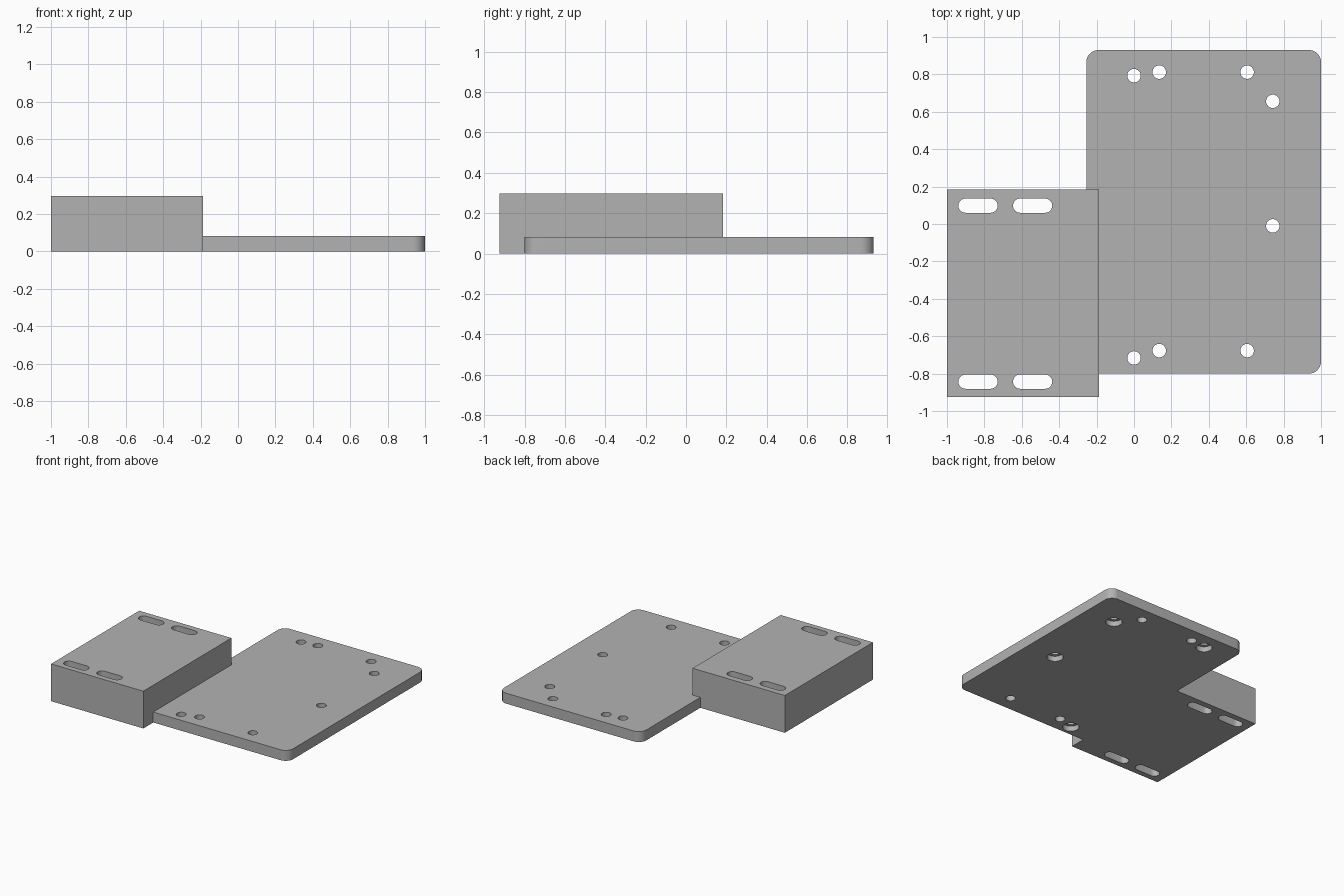
import bpy
import bmesh
import math

if "Cube" in bpy.data.objects:
    bpy.data.objects.remove(bpy.data.objects["Cube"], do_unlink=True)

grey = bpy.data.materials.new("plain grey")
grey.use_nodes = True
grey.diffuse_color = (0.45, 0.45, 0.45, 1)
grey.node_tree.nodes["Principled BSDF"].inputs["Base Color"].default_value = (0.45, 0.45, 0.45, 1)


def prism(name, outline, z0, z1):
    """Extrude a flat outline between two heights."""
    bm = bmesh.new()
    base = bm.faces.new([bm.verts.new((x, y, z0)) for x, y in outline])
    top = bmesh.ops.extrude_face_region(bm, geom=[base])["geom"]
    bmesh.ops.translate(bm, vec=(0, 0, z1 - z0),
                        verts=[v for v in top if isinstance(v, bmesh.types.BMVert)])
    bmesh.ops.recalc_face_normals(bm, faces=bm.faces)
    mesh = bpy.data.meshes.new(name)
    bm.to_mesh(mesh)
    bm.free()
    mesh.materials.append(grey)
    obj = bpy.data.objects.new(name, mesh)
    bpy.context.collection.objects.link(obj)
    return obj


def arc(cx, cy, r, start, end, steps):
    angles = [math.radians(start + (end - start) * i / steps) for i in range(steps + 1)]
    return [(cx + r * math.cos(a), cy + r * math.sin(a)) for a in angles]


def disc(name, x, y, r, z0, z1):
    return prism(name, arc(x, y, r, 0, 360, 32)[:-1], z0, z1)


def combine(target, other, operation):
    """Apply a boolean and discard the helper."""
    mod = target.modifiers.new(operation, 'BOOLEAN')
    mod.operation = operation
    mod.solver = 'EXACT'
    mod.object = other
    bpy.context.view_layer.objects.active = target
    bpy.ops.object.modifier_apply(modifier=mod.name)
    bpy.data.objects.remove(other, do_unlink=True)


# Thin base plate, rounded on every corner clear of the block
left, right, front, back = -0.255, 1.0, -0.8, 0.93
thick, r = 0.083, 0.065
outline = [(left, front)]
outline += arc(right - r, front + r, r, -90, 0, 10)
outline += arc(right - r, back - r, r, 0, 90, 10)
outline += arc(left + r, back - r, r, 90, 180, 10)
bracket = prism("mounting_bracket", outline, 0, thick)

# Raised block joined to the plate
bx0, bx1, by0, by1, height = -1.0, -0.187, -0.925, 0.184, 0.297
block = prism("raised_block", [(bx0, by0), (bx1, by0), (bx1, by1), (bx0, by1)], 0, height)
combine(bracket, block, 'UNION')

# Slots through the block
sr = 0.038
for cx in (-0.834, -0.542):
    for cy in (0.098, -0.843):
        half = 0.105 - sr
        slot = arc(cx + half, cy, sr, -90, 90, 12) + arc(cx - half, cy, sr, 90, 270, 12)
        combine(bracket, prism("slot_cutter", slot, -0.1, height + 0.1), 'DIFFERENCE')

# Plain holes through the plate
plain = [(x, y) for x in (0.135, 0.605) for y in (0.812, -0.677)]
# Holes with a wide recess underneath
recessed = [(0, 0.793), (0, -0.716), (0.742, 0.656), (0.742, -0.01)]
for x, y in plain + recessed:
    combine(bracket, disc("hole_cutter", x, y, 0.036, -0.1, thick + 0.1), 'DIFFERENCE')
for x, y in recessed:
    combine(bracket, disc("recess_cutter", x, y, 0.06, -0.1, 0.042), 'DIFFERENCE')

bpy.ops.object.select_all(action='DESELECT')
bracket.select_set(True)
bpy.context.view_layer.objects.active = bracket
bpy.ops.object.shade_smooth_by_angle(angle=math.radians(30))
